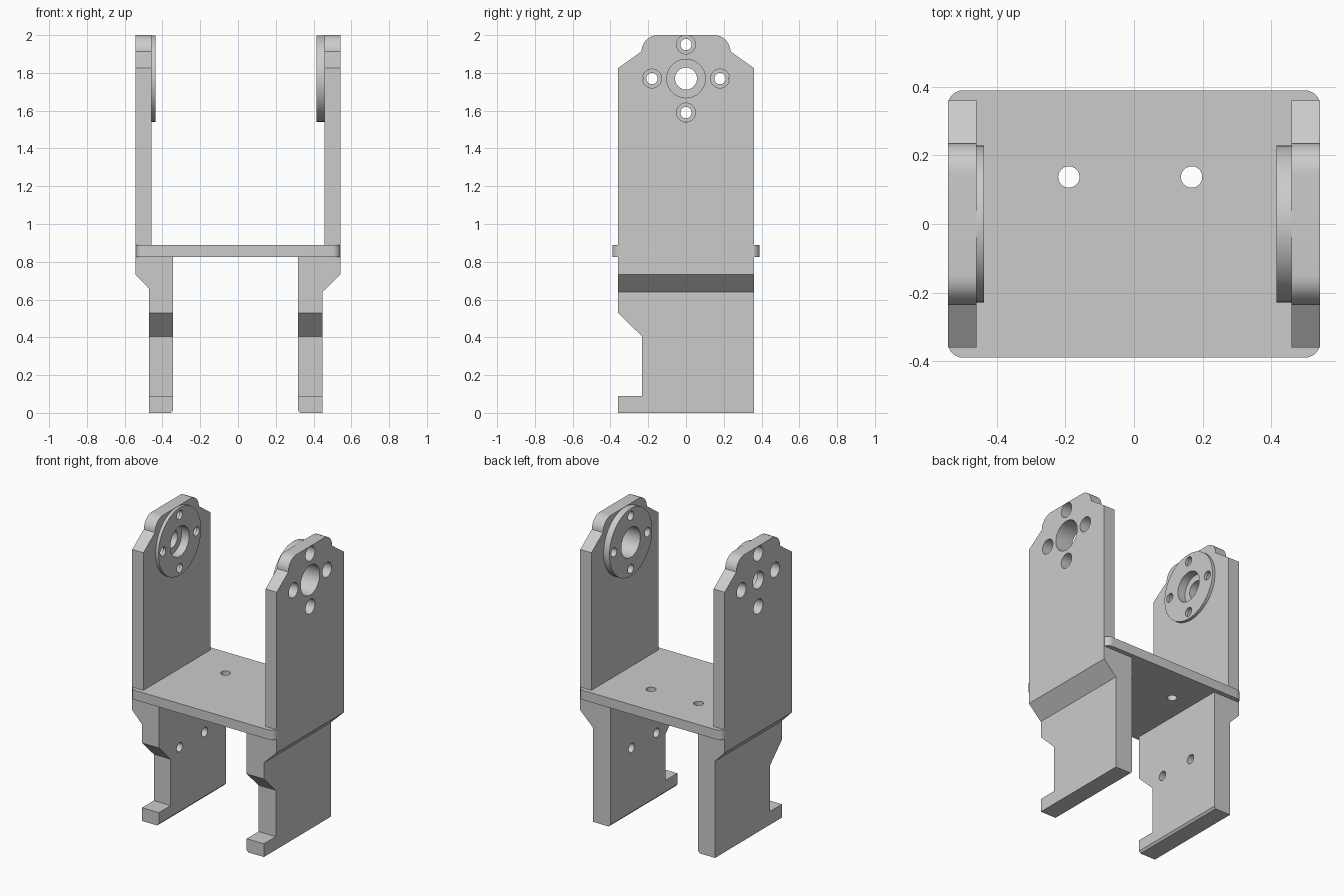
import bpy
import math
from mathutils import Matrix, Vector

cube = bpy.data.objects.get("Cube")
if cube:
    bpy.data.objects.remove(cube, do_unlink=True)

grey = bpy.data.materials.new("light grey")
grey.use_nodes = True
colour = (0.6, 0.6, 0.6, 1)
grey.diffuse_color = colour
grey.node_tree.nodes["Principled BSDF"].inputs["Base Color"].default_value = colour


def prism(name, outline, axis, lo, hi):
    """Extrude a closed 2D outline along one axis from lo to hi."""
    def place(p, d):
        return {"x": (d, p[0], p[1]), "y": (p[0], d, p[1]), "z": (p[0], p[1], d)}[axis]
    n = len(outline)
    verts = [place(p, d) for d in (lo, hi) for p in outline]
    faces = [list(range(n)), list(range(2 * n - 1, n - 1, -1))]
    faces += [(i, i + n, (i + 1) % n + n, (i + 1) % n) for i in range(n)]
    mesh = bpy.data.meshes.new(name)
    mesh.from_pydata(verts, [], faces)
    mesh.materials.append(grey)
    obj = bpy.data.objects.new(name, mesh)
    bpy.context.collection.objects.link(obj)
    # Make the normals point outwards
    import bmesh
    bm = bmesh.new()
    bm.from_mesh(mesh)
    bmesh.ops.recalc_face_normals(bm, faces=bm.faces)
    bm.to_mesh(mesh)
    bm.free()
    return obj


def arc(cx, cy, r, start, end, steps=12):
    angles = [math.radians(start + (end - start) * i / steps) for i in range(steps + 1)]
    return [(cx + r * math.cos(a), cy + r * math.sin(a)) for a in angles]


def rod(name, centre, r, axis, lo, hi, sides=48):
    return prism(name, arc(*centre, r, 0, 360, sides)[:-1], axis, lo, hi)


def combine(obj, tool, operation="DIFFERENCE"):
    """Apply a boolean and discard the tool."""
    tool.hide_render = True
    mod = obj.modifiers.new("cut", "BOOLEAN")
    mod.operation = operation
    mod.solver = "EXACT"
    mod.object = tool
    bpy.context.view_layer.objects.active = obj
    bpy.ops.object.modifier_apply(modifier=mod.name)
    bpy.data.objects.remove(tool, do_unlink=True)


def drill(obj, centre, r, axis, lo, hi):
    combine(obj, rod("cutter", centre, r, axis, lo, hi))


def finish(obj):
    bpy.ops.object.select_all(action="DESELECT")
    obj.select_set(True)
    bpy.context.view_layer.objects.active = obj
    bpy.ops.object.shade_smooth_by_angle(angle=math.radians(25))


# Base plate with rounded corners and two screw holes
X, Y, R = 0.543, 0.39, 0.045
corners = [(X - R, Y - R, 0), (R - X, Y - R, 90), (R - X, R - Y, 180), (X - R, R - Y, 270)]
outline = [p for cx, cy, a in corners for p in arc(cx, cy, R, a, a + 90, 8)]
plate = prism("base_plate", outline, "z", 0.825, 0.89)
for x in (-0.19, 0.168):
    drill(plate, (x, 0.137), 0.031, "z", 0.7, 1)
finish(plate)

# Shared outlines in the side plane
PIVOT = (0, 1.77)
SCREWS = [(0.18, 1.77), (-0.18, 1.77), (0, 1.95), (0, 1.59)]
arm_outline = ([(-0.36, 0.825), (0.36, 0.825), (0.36, 1.825)]
               + arc(0.149, 1.914, 0.086, 0, 90) + arc(-0.149, 1.914, 0.086, 90, 180)
               + [(-0.36, 1.825)])
leg_outline = [(-0.36, 0), (0.36, 0), (0.36, 0.825), (-0.36, 0.825), (-0.36, 0.53),
               (-0.233, 0.405), (-0.233, 0.09), (-0.36, 0.09)]

# Each side: sign, boss face, leg outer, leg inner, slope bottom, pivot hole radius
SIDES = [("left", 1, 0.415, 0.447, 0.317, 0.64, 0.102),
         ("right", -1, 0.438, 0.47, 0.343, 0.657, 0.058)]
INNER = 0.459

for side, s, boss_face, leg_out, leg_in, slope, hole in SIDES:
    # Upright arm with clearance holes
    arm = prism(side + "_arm", arm_outline, "x", s * INNER, s * X)
    drill(arm, PIVOT, hole, "x", s * 0.3, s * 0.7)
    if hole < 0.1:
        drill(arm, PIVOT, 0.102, "x", s * 0.3, s * 0.495)
    for c in SCREWS:
        drill(arm, c, 0.05, "x", s * 0.3, s * 0.7)
    finish(arm)

    # Round boss on the inner face of the arm
    boss = rod(side + "_boss", PIVOT, 0.229, "x", s * boss_face, s * INNER, 64)
    drill(boss, PIVOT, 0.102, "x", s * 0.3, s * 0.7)
    for c in SCREWS:
        drill(boss, c, 0.03, "x", s * 0.3, s * 0.7)
    finish(boss)

    # Leg: front profile crossed with side profile, plus two blind holes
    front = [(X, 0.825), (X, 0.733), (leg_out, slope), (leg_out, 0),
             (leg_in + 0.012, 0), (leg_in, 0.014), (leg_in, 0.825)]
    leg = prism(side + "_leg", [(s * x, z) for x, z in front], "y", -0.36, 0.36)
    combine(leg, prism("side_profile", leg_outline, "x", s * 0.2, s * 0.7), "INTERSECT")
    for y in (-0.137, 0.132):
        drill(leg, (y, 0.45), 0.031, "x", s * 0.2, s * (leg_in + 0.07))
    finish(leg)
